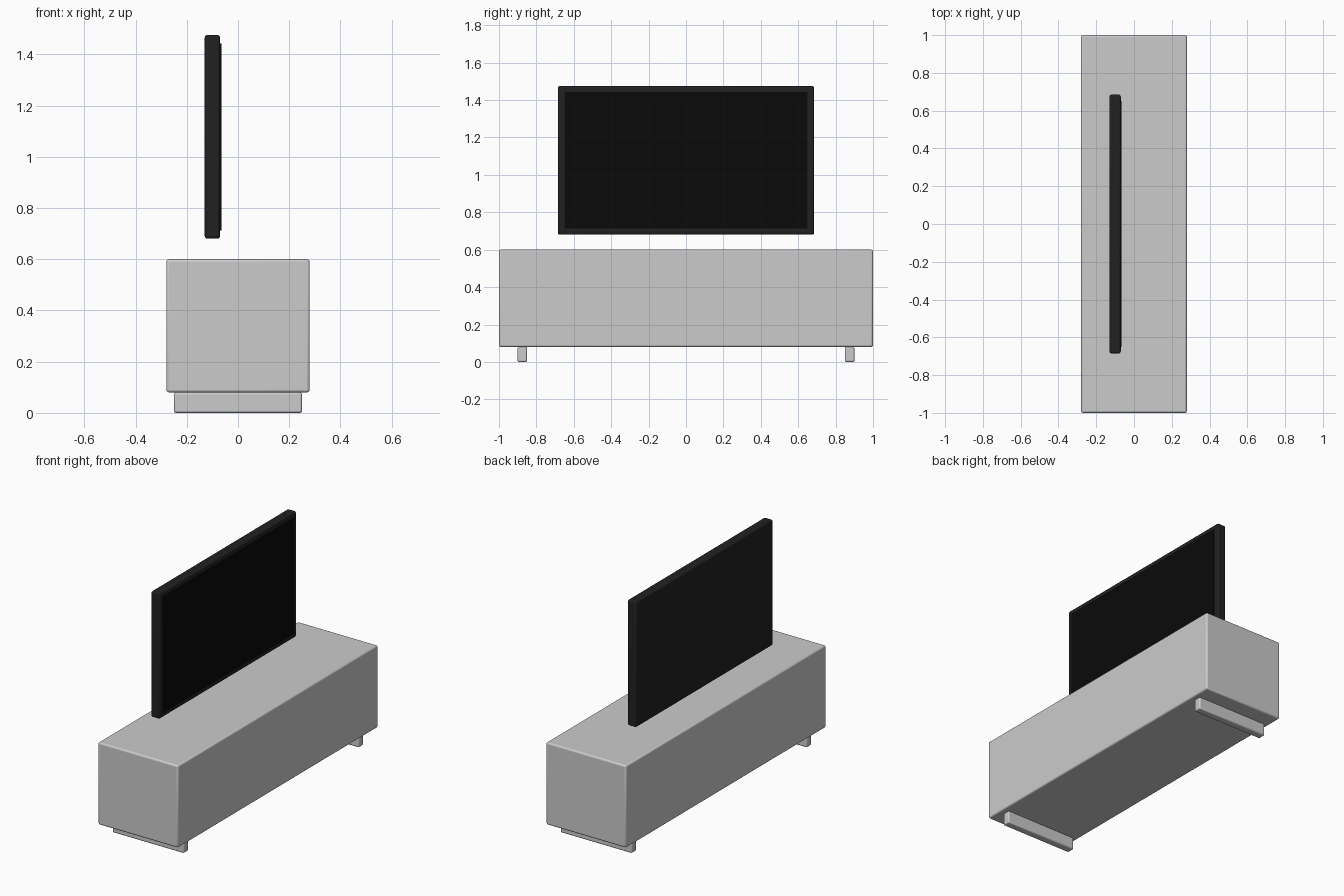
import bpy

if "Cube" in bpy.data.objects:
    bpy.data.objects.remove(bpy.data.objects["Cube"])


def material(name, rgb):
    mat = bpy.data.materials.new(name)
    mat.diffuse_color = (*rgb, 1)
    mat.use_nodes = True
    mat.node_tree.nodes["Principled BSDF"].inputs["Base Color"].default_value = mat.diffuse_color
    return mat


def box(name, center, size, bevel=0, mat=None):
    bpy.ops.mesh.primitive_cube_add(size=1, location=center)
    obj = bpy.context.object
    obj.name = name
    obj.scale = size
    bpy.ops.object.transform_apply(location=False, rotation=False, scale=True)
    if bevel:
        mod = obj.modifiers.new("Bevel", 'BEVEL')
        mod.width = bevel
        mod.segments = 3
        bpy.ops.object.shade_smooth_by_angle()
    if mat:
        obj.data.materials.append(mat)
    return obj


frame_mat = material("dark_plastic", (0.015, 0.015, 0.015))
screen_mat = material("black_glass", (0.003, 0.003, 0.003))

# Low cabinet with a runner foot near each end
box("cabinet", (0, 0, 0.34), (0.56, 2.0, 0.52), 0.01)
for side, y in (("left", -0.875), ("right", 0.875)):
    box(f"{side}_foot", (0, y, 0.04), (0.5, 0.05, 0.08), 0.008)

# Television: body hovering over the cabinet, thin raised screen facing +x
box("television_body", (-0.10, 0, 1.078), (0.06, 1.37, 0.795), 0.01, frame_mat)
box("television_screen", (-0.07, 0, 1.078), (0.01, 1.30, 0.73), 0, screen_mat)
